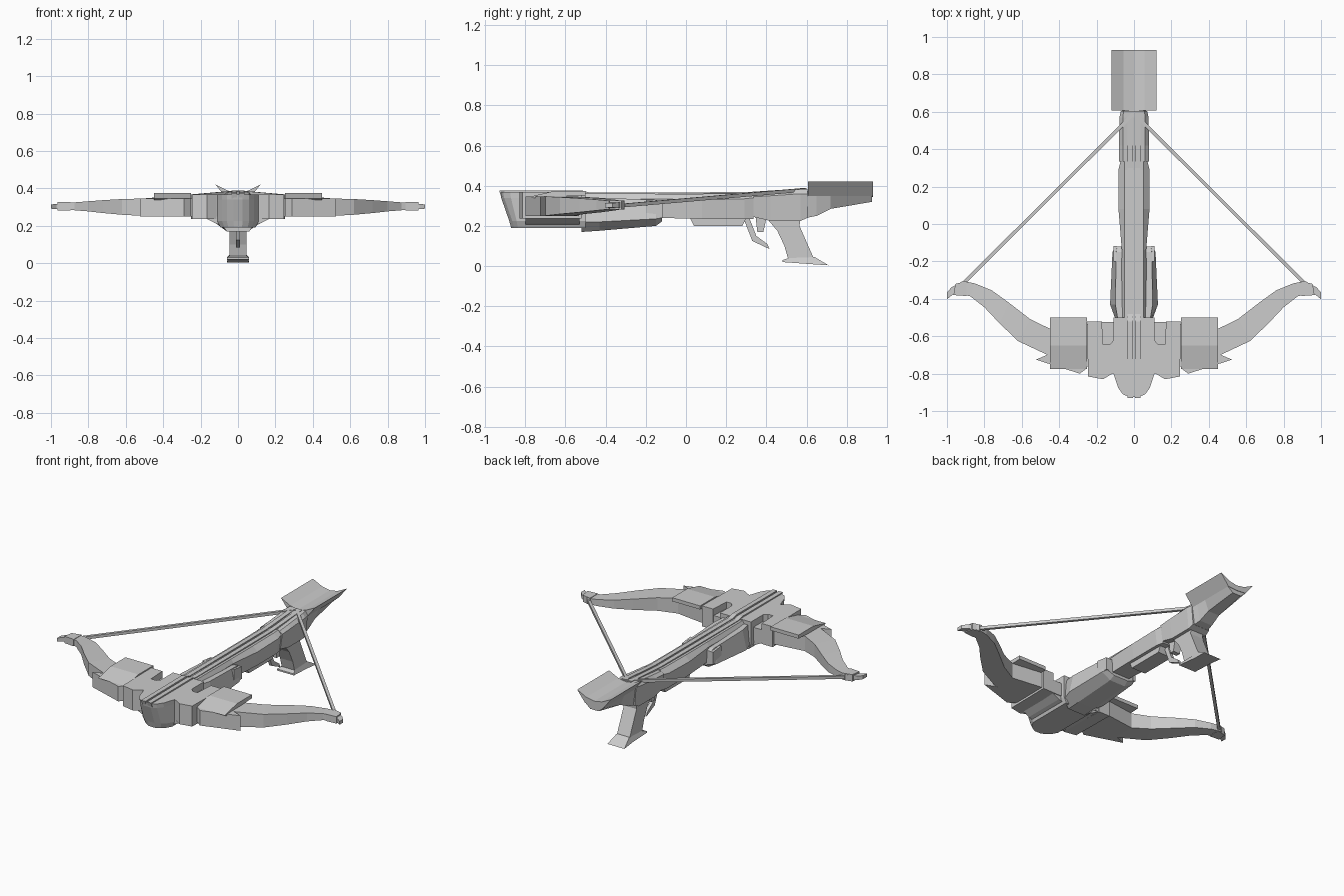
import bpy, bmesh
from mathutils import Vector


def finish(name, bm, mirror=False):
    bmesh.ops.recalc_face_normals(bm, faces=bm.faces)
    me = bpy.data.meshes.new(name)
    bm.to_mesh(me)
    bm.free()
    ob = bpy.data.objects.new(name, me)
    bpy.context.collection.objects.link(ob)
    if mirror:
        ob.modifiers.new("mirror", 'MIRROR').use_mirror_merge = False
    return ob


def loft(name, rings, mirror=False):
    """Skin closed rings of 3D points and cap both ends."""
    bm = bmesh.new()
    vs = [[bm.verts.new(p) for p in r] for r in rings]
    n = len(rings[0])
    for a, b in zip(vs, vs[1:]):
        for i in range(n):
            j = (i + 1) % n
            bm.faces.new((a[i], a[j], b[j], b[i]))
    bm.faces.new(vs[0])
    bm.faces.new(vs[-1])
    return finish(name, bm, mirror)


def hull_body(name, stations):
    """Six-sided body; station = y, half widths (top, mid, bottom), z (top, mid, bottom)."""
    rings = []
    for y, wt, wm, wb, zt, zm, zb in stations:
        rings.append([(wt, y, zt), (wm, y, zm), (wb, y, zb),
                      (-wb, y, zb), (-wm, y, zm), (-wt, y, zt)])
    return loft(name, rings)


def side_prism(name, pts, x0, x1, mirror=False):
    """Profile in y, z extruded along x."""
    return loft(name, [[(x, y, z) for y, z in pts] for x in (x0, x1)], mirror)


def top_prism(name, pts, z0, z1, mirror=False):
    """Outline in x, y extruded along z."""
    return loft(name, [[(x, y, z) for x, y in pts] for z in (z0, z1)], mirror)


# Nose block: leaning, tapered front
def nose_ring(z, shift):
    half = [(0.025, -0.925 + shift), (0.06, -0.91 + shift), (0.085, -0.875 + shift * 0.7),
            (0.11, -0.80), (0.11, -0.50)]
    return [(x, y, z) for x, y in half] + [(-x, y, z) for x, y in reversed(half)]


loft("nose", [[(p[0] * 0.85, p[1], p[2]) for p in nose_ring(0.19, 0.055)],
              nose_ring(0.225, 0.045), nose_ring(0.34, 0.005), nose_ring(0.368, 0.0)])

# Fore-end under the barrel
hull_body("fore_end", [
    (-0.52, 0.085, 0.095, 0.06, 0.345, 0.22, 0.17),
    (-0.43, 0.10, 0.128, 0.06, 0.34, 0.22, 0.176),
    (-0.15, 0.095, 0.115, 0.055, 0.33, 0.235, 0.20),
    (-0.12, 0.09, 0.10, 0.05, 0.32, 0.24, 0.222)])
side_prism("fore_end_spur", [(-0.2, 0.24), (-0.118, 0.24), (-0.118, 0.32), (-0.2, 0.33)],
           0.09, 0.11, True)

# Long stock and rear receiver
hull_body("stock", [
    (-0.55, 0.05, 0.07, 0.06, 0.362, 0.33, 0.24),
    (-0.14, 0.05, 0.065, 0.06, 0.36, 0.335, 0.24),
    (0.08, 0.05, 0.083, 0.07, 0.36, 0.33, 0.235),
    (0.29, 0.05, 0.083, 0.07, 0.362, 0.335, 0.235),
    (0.335, 0.05, 0.072, 0.06, 0.365, 0.34, 0.235)])
hull_body("receiver", [
    (0.335, 0.06, 0.08, 0.065, 0.36, 0.345, 0.245),
    (0.42, 0.06, 0.08, 0.065, 0.368, 0.35, 0.225),
    (0.57, 0.06, 0.078, 0.065, 0.383, 0.36, 0.225),
    (0.605, 0.055, 0.07, 0.06, 0.385, 0.36, 0.24)])

# Twin rails leaving a bolt groove between them
side_prism("rail", [(-0.93, 0.375), (-0.92, 0.345), (-0.5, 0.34), (0.3, 0.345), (0.6, 0.37),
                    (0.6, 0.388), (0.3, 0.368), (-0.48, 0.366), (-0.52, 0.377)],
           0.006, 0.035, True)

# Butt: tapered body carrying a V-shaped cheek piece
hull_body("butt", [
    (0.60, 0.05, 0.065, 0.05, 0.375, 0.35, 0.24),
    (0.65, 0.05, 0.065, 0.045, 0.375, 0.35, 0.25),
    (0.72, 0.05, 0.065, 0.04, 0.375, 0.35, 0.285),
    (0.927, 0.05, 0.065, 0.03, 0.375, 0.35, 0.32)])
wing = [(0.12, 0.42), (0.055, 0.388), (0.0, 0.378), (-0.055, 0.388), (-0.12, 0.42),
        (-0.065, 0.35), (0.0, 0.345), (0.065, 0.35)]
loft("cheek_piece", [[(x, y, z) for x, z in wing] for y in (0.607, 0.93)])

# Grip with flared foot
side_prism("grip", [(0.40, 0.24), (0.57, 0.24), (0.565, 0.20), (0.60, 0.12), (0.64, 0.03),
                    (0.51, 0.03), (0.49, 0.10), (0.455, 0.175)], -0.045, 0.045)
loft("grip_foot", [
    [(s * 0.045, 0.51, 0.04), (s * 0.045, 0.64, 0.045), (s * 0.06, 0.71, 0.004),
     (s * 0.055, 0.62, 0.01), (s * 0.06, 0.48, 0.02), (s * 0.06, 0.48, 0.03)] for s in (-1, 1)])

# Trigger group
side_prism("trigger_housing", [(0.015, 0.25), (0.04, 0.20), (0.28, 0.20), (0.305, 0.25)],
           -0.05, 0.05)
side_prism("trigger", [(0.285, 0.24), (0.33, 0.125), (0.415, 0.085), (0.405, 0.11),
                       (0.35, 0.15), (0.315, 0.24)], -0.01, 0.01)
side_prism("trigger_stop", [(0.345, 0.26), (0.355, 0.17), (0.385, 0.17), (0.405, 0.26)],
           -0.025, 0.025)

# Hubs joining the limbs to the nose, with a slot at the back
top_prism("limb_hub", [(0.09, -0.79), (0.115, -0.80), (0.166, -0.83), (0.246, -0.815),
                       (0.25, -0.52), (0.172, -0.52), (0.165, -0.645), (0.13, -0.645),
                       (0.09, -0.60)], 0.237, 0.368, True)
top_prism("hub_slot_floor", [(0.09, -0.66), (0.18, -0.66), (0.18, -0.525), (0.09, -0.525)],
          0.24, 0.325, True)
loft("hub_gusset", [[(0.08, y, 0.25), (0.19, y, 0.25), (0.125, y, 0.215), (0.08, y, 0.20)]
                    for y in (-0.80, -0.53)], True)

# Recurved limbs: front point, rear point, z range
limb = [((0.22, -0.77), (0.22, -0.53), 0.25, 0.347), ((0.45, -0.706), (0.45, -0.56), 0.25, 0.347),
        ((0.62, -0.626), (0.556, -0.508), 0.259, 0.343), ((0.72, -0.53), (0.67, -0.42), 0.268, 0.337),
        ((0.80, -0.445), (0.76, -0.355), 0.277, 0.331), ((0.875, -0.387), (0.85, -0.318), 0.283, 0.325),
        ((0.93, -0.372), (0.915, -0.305), 0.286, 0.322), ((0.97, -0.378), (0.975, -0.338), 0.289, 0.316),
        ((1.0, -0.402), (1.0, -0.365), 0.292, 0.314)]
loft("limb", [[(*f, a), (*r, a), (*r, b), (*f, b)] for f, r, a, b in limb], True)
top_prism("limb_tip_collar", [(0.895, -0.385), (0.895, -0.305), (0.955, -0.32), (0.965, -0.38)],
          0.282, 0.326, True)

# Pointed guard in front of each limb and plate on top of it
top_prism("limb_guard", [(0.25, -0.77), (0.29, -0.80), (0.525, -0.725), (0.44, -0.69),
                         (0.25, -0.69)], 0.25, 0.346, True)
side_prism("limb_plate", [(-0.50, 0.375), (-0.65, 0.375), (-0.775, 0.346), (-0.76, 0.338),
                          (-0.65, 0.345), (-0.50, 0.352)], 0.25, 0.448, True)

# Bowstring, four-sided
a, b = Vector((0.905, -0.31, 0.302)), Vector((0.0, 0.592, 0.38))
side = (b - a).cross(Vector((0, 0, 1))).normalized() * 0.009
up = Vector((0, 0, 0.009))
loft("bowstring", [[p + side + up, p + side - up, p - side - up, p - side + up]
                   for p in (a, b)], True)
